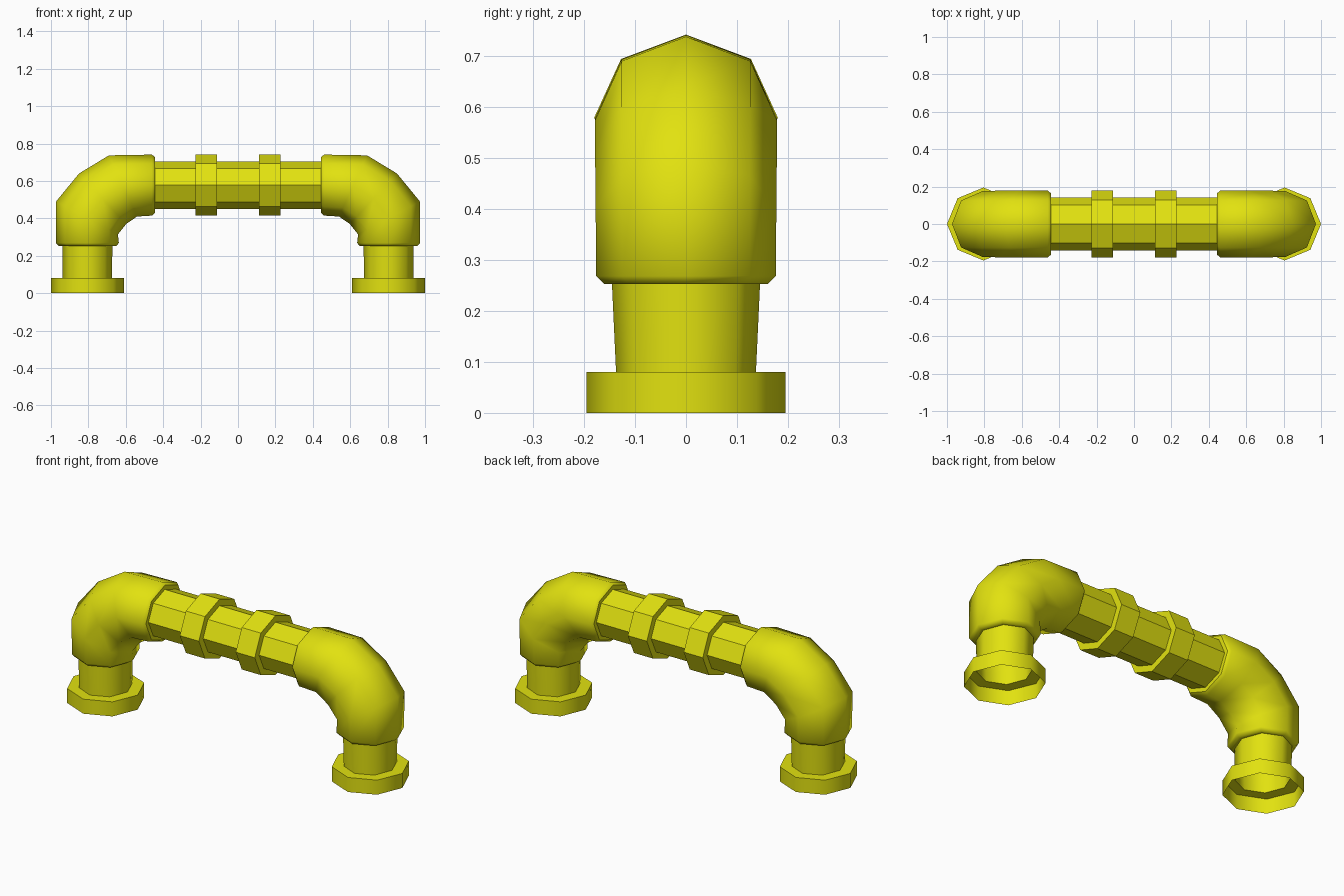
import bpy, bmesh, math
from mathutils import Vector

if "Cube" in bpy.data.objects:
    bpy.data.objects.remove(bpy.data.objects["Cube"])

yellow = bpy.data.materials.new("pipe_yellow")
yellow.diffuse_color = (0.76, 0.76, 0.005, 1)
yellow.use_nodes = True
yellow.node_tree.nodes["Principled BSDF"].inputs["Base Color"].default_value = yellow.diffuse_color

SIDES = 8
CX, CZ = -0.805, 0.578      # leg axis and bar axis


def loft(name, rings, smooth=None, mirror=True):
    """Skin octagon rings given as (outer x, outer z, inner x, inner z, half width in y)."""
    bm = bmesh.new()
    loops = []
    for ox, oz, ix, iz, hy in rings:
        a, b = Vector((ox, 0, oz)), Vector((ix, 0, iz))
        mid, half = (a + b) / 2, (a - b) / 2
        loop = []
        for k in range(SIDES):
            t = math.tau * k / SIDES
            loop.append(bm.verts.new(mid + half * math.cos(t) + Vector((0, hy * math.sin(t), 0))))
        loops.append(loop)
    for p, q in zip(loops, loops[1:]):
        for k in range(SIDES):
            n = (k + 1) % SIDES
            bm.faces.new((p[k], q[k], q[n], p[n]))
    bmesh.ops.recalc_face_normals(bm, faces=bm.faces)
    me = bpy.data.meshes.new(name)
    bm.to_mesh(me)
    bm.free()
    me.materials.append(yellow)
    ob = bpy.data.objects.new(name, me)
    bpy.context.collection.objects.link(ob)
    if smooth:
        bpy.ops.object.select_all(action='DESELECT')
        ob.select_set(True)
        bpy.context.view_layer.objects.active = ob
        bpy.ops.object.shade_smooth_by_angle(angle=math.radians(smooth))
    if mirror:
        ob.modifiers.new("mirror", 'MIRROR')
    return ob


def level(z, r, hy):        # horizontal ring around the leg
    return (CX - r, z, CX + r, z, hy)


def upright(x, r, hy):      # vertical ring around the bar
    return (x, CZ + r, x, CZ - r, hy)


# open-bottomed foot flange with the neck rising from it
loft("foot_flange", [level(0, .195, .195), level(.08, .195, .195), level(.08, .132, .137)], 50)
loft("neck", [level(.08, .132, .137), level(.252, .133, .145)], 50)

# bent elbow with chamfered lips at both ends
loft("elbow", [
    level(.252, .133, .145),
    level(.252, .153, .160),
    level(.268, .168, .176),
    (-.973, .49, -.642, .315, .177),
    (-.85, .64, -.598, .37, .178),
    (-.69, .737, -.54, .41, .178),
    upright(-.460, .163, .178),
    upright(-.445, .150, .165),
    upright(-.445, .127, .143),
], 50)

# octagonal handle bar and its two collars
loft("handle_bar", [upright(-.445, .127, .143), upright(.445, .127, .143)], mirror=False)
loft("collar", [upright(-.228, .127, .143), upright(-.228, .163, .180),
                upright(-.112, .163, .180), upright(-.112, .127, .143)])
